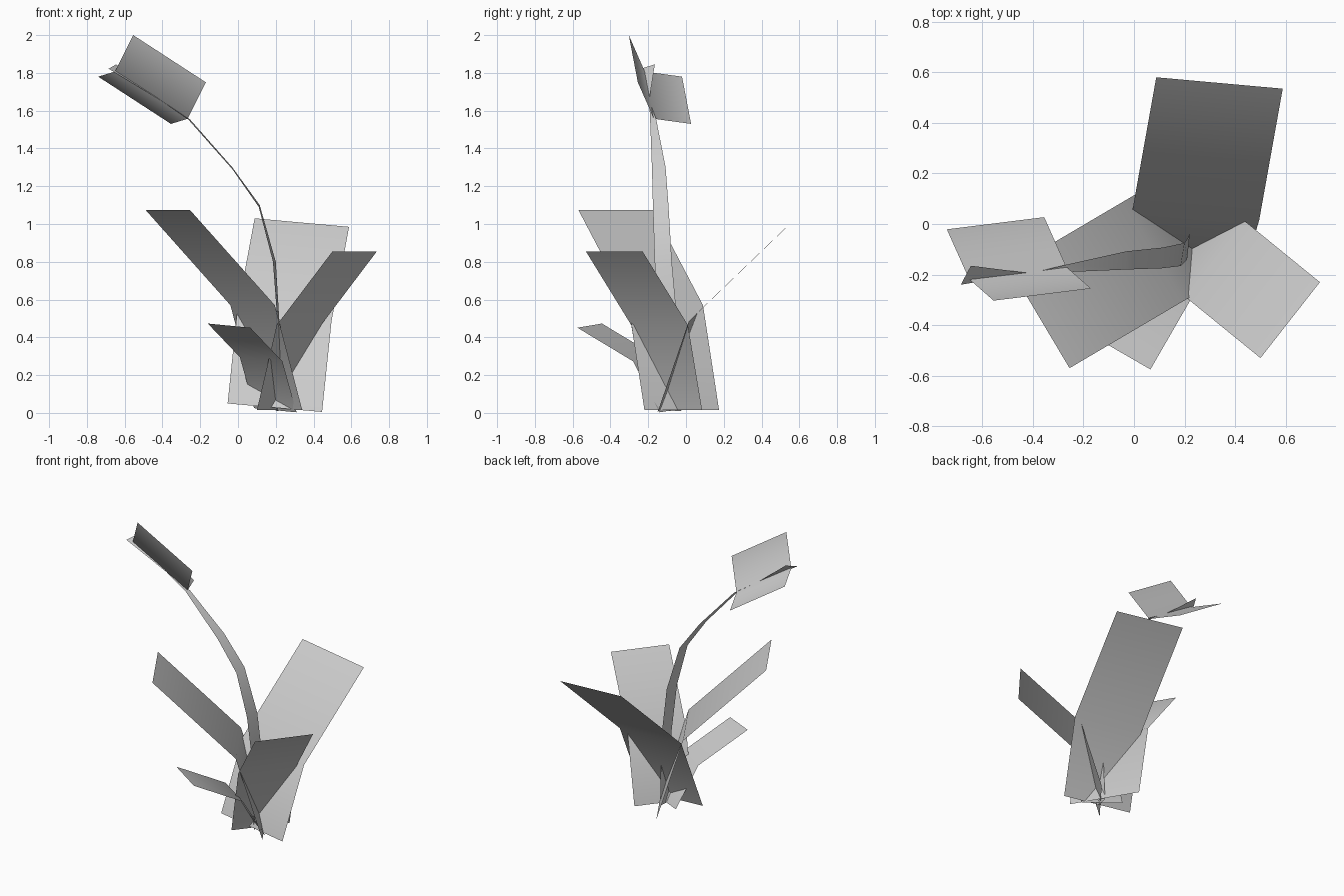
import bpy
import bmesh
from mathutils import Vector


def ribbon(name, rows):
    """Flat card strip; each row is a pair of edge points."""
    bm = bmesh.new()
    pairs = [[bm.verts.new(p) for p in row] for row in rows]
    for (a, b), (c, d) in zip(pairs, pairs[1:]):
        bm.faces.new((a, b, d, c))
    bmesh.ops.remove_doubles(bm, verts=bm.verts, dist=0.001)
    for f in bm.faces:
        f.smooth = True
    mesh = bpy.data.meshes.new(name)
    bm.to_mesh(mesh)
    bm.free()
    obj = bpy.data.objects.new(name, mesh)
    bpy.context.collection.objects.link(obj)
    return obj


def leaf(name, width, edge):
    """Bent leaf: one edge (base, bend, tip) swept across the width."""
    w = Vector(width)
    return ribbon(name, [(Vector(p), Vector(p) + w) for p in edge])


# Four bent leaves around the base
leaf("back_leaf", (0.50, -0.045, -0.045),
     [(-0.055, -0.105, 0.05), (-0.005, 0.06, 0.53), (0.088, 0.58, 1.03)])
leaf("left_leaf", (0.235, -0.395, 0),
     [(0.105, 0.175, 0.015), (-0.04, 0.09, 0.57), (-0.49, -0.175, 1.075)])
leaf("right_leaf", (0.235, 0.30, 0),
     [(0.10, -0.215, 0.015), (0.205, -0.29, 0.465), (0.50, -0.53, 0.855)])
leaf("small_front_leaf", (0.225, -0.13, -0.022),
     [(0.085, -0.01, 0.025), (0.01, -0.15, 0.295), (-0.16, -0.445, 0.473)])

# Curved tapering stem
ribbon("stem", [
    ((0.205, -0.12, 0.01), (0.215, -0.025, 0.01)),
    ((0.21, -0.14, 0.47), (0.22, -0.045, 0.47)),
    ((0.185, -0.166, 0.80), (0.20, -0.075, 0.80)),
    ((0.11, -0.175, 1.09), (0.115, -0.093, 1.10)),
    ((-0.03, -0.18, 1.29), (-0.03, -0.108, 1.30)),
    ((-0.265, -0.19, 1.555), (-0.255, -0.158, 1.555)),
    ((-0.41, -0.195, 1.655), (-0.41, -0.195, 1.655)),
])

# Stamen fanning out from the stem tip
ribbon("stamen", [
    ((-0.41, -0.195, 1.655), (-0.41, -0.195, 1.655)),
    ((-0.685, -0.24, 1.822), (-0.645, -0.165, 1.845)),
])

# Folded flower head
leaf("flower_head", (-0.385, -0.048, 0.25),
     [(-0.17, -0.255, 1.75), (-0.267, -0.17, 1.557), (-0.355, 0.027, 1.53)])
